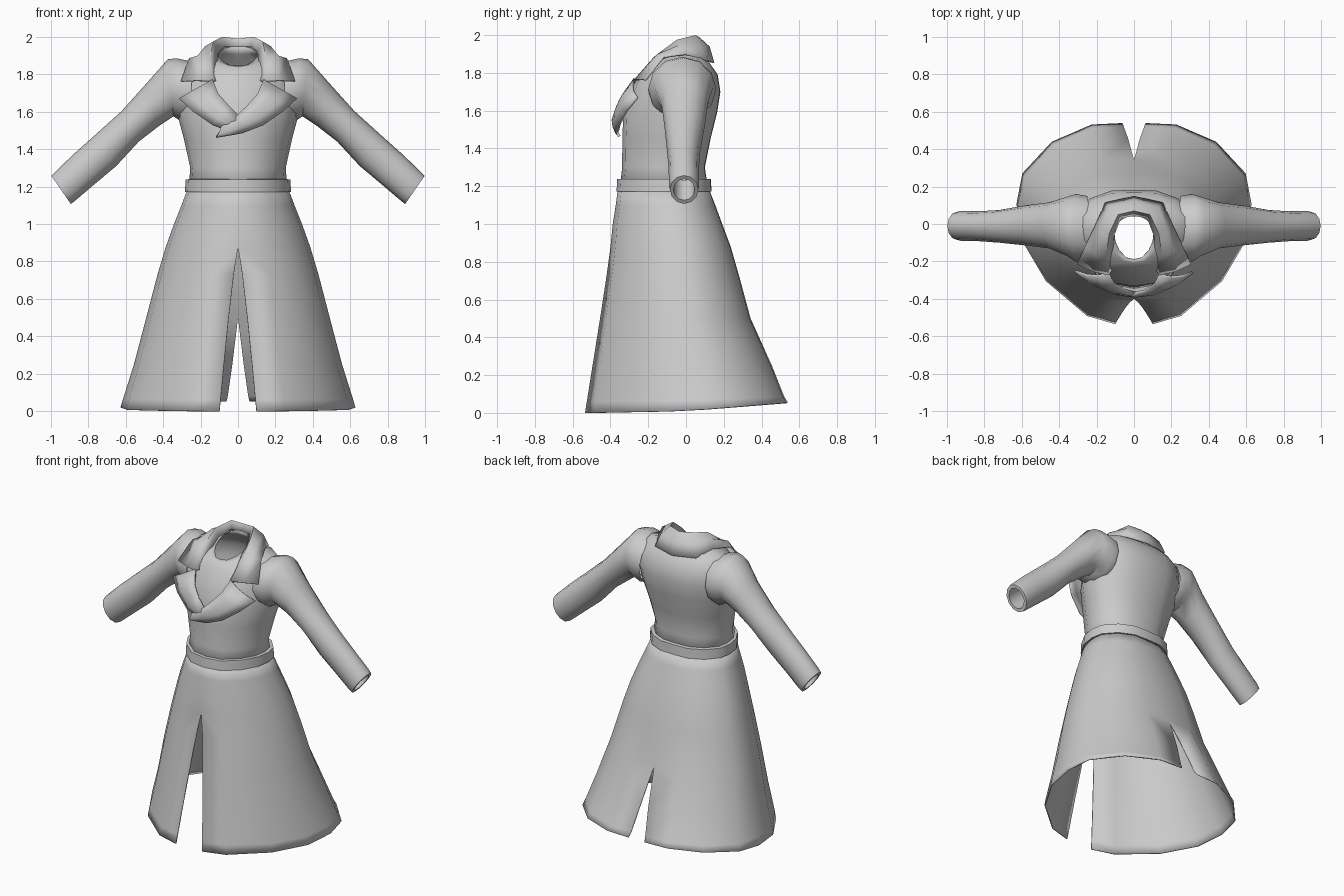
import bpy, bmesh, math

if "Cube" in bpy.data.objects:
    bpy.data.objects.remove(bpy.data.objects["Cube"])

cloth = bpy.data.materials.new("grey_cloth")
cloth.diffuse_color = (0.6, 0.6, 0.6, 1)
cloth.use_nodes = True
cloth.node_tree.nodes["Principled BSDF"].inputs["Base Color"].default_value = cloth.diffuse_color

# Half outline of the body, from the middle of the back round to the middle of the front
SHAPE = [(0, 1), (.36, .985), (.70, .81), (.95, .49), (1, .18),
         (.95, -.19), (.75, -.58), (.40, -.92), (0, -1)]


def loft(name, rows, closed=False, mirror=True, thick=0.0, angle=50):
    """Skin a list of point rows, mirror it and give the cloth a thickness."""
    bm = bmesh.new()
    grid = [[bm.verts.new(p) for p in row] for row in rows]
    n = len(rows[0])
    for a, b in zip(grid, grid[1:]):
        for j in range(n if closed else n - 1):
            k = (j + 1) % n
            bm.faces.new((a[j], b[j], b[k], a[k]))
    mesh = bpy.data.meshes.new(name)
    bm.to_mesh(mesh)
    bm.free()
    mesh.materials.append(cloth)
    ob = bpy.data.objects.new(name, mesh)
    bpy.context.collection.objects.link(ob)
    bpy.ops.object.select_all(action='DESELECT')
    ob.select_set(True)
    bpy.context.view_layer.objects.active = ob
    bpy.ops.object.shade_smooth_by_angle(angle=math.radians(angle))
    if mirror:
        m = ob.modifiers.new("Mirror", 'MIRROR')
        m.merge_threshold = 0.0005
    if thick:
        s = ob.modifiers.new("Thickness", 'SOLIDIFY')
        s.thickness = thick
        s.offset = -1
    return ob


def ring(hw, yf, yb, zf, zb=None, lift=0):
    """Half ring of the body; lift raises the sides."""
    zb = zf if zb is None else zb
    yc, hd = (yf + yb) / 2, (yb - yf) / 2
    return [(u * hw, yc + v * hd, zf + (zb - zf) * (v + 1) / 2 + lift * u * u)
            for u, v in SHAPE]


def interp(table, z):
    """Linear lookup in rows sorted by their first value."""
    for a, b in zip(table, table[1:]):
        if z <= b[0]:
            t = max(0, (z - a[0]) / (b[0] - a[0]))
            return [p + (q - p) * t for p, q in zip(a[1:], b[1:])]
    return table[-1][1:]


# Skirt with a tall front slit and a short back slit
PROFILE = [(0, .628, -.535, .56), (.06, .613, -.525, .53), (.25, .556, -.495, .455),
           (.5, .49, -.455, .342), (.73, .43, -.42, .28), (.877, .386, -.40, .238),
           (1.0, .342, -.388, .192), (1.1, .302, -.372, .155), (1.19, .268, -.36, .12)]
rows = []
for z in (0, .06, .25, .5, .73, .877, 1.0, 1.1, 1.19):
    hw, yf, yb = interp(PROFILE, z)
    row = ring(hw, yf, yb, z)
    if z < .5:                                   # back slit
        row[0] = (.062 * (.5 - z) / .5, row[0][1], z)
    if z < .877:                                 # front slit
        row[-1] = (.10 * ((.877 - z) / .877) ** .8, row[-1][1], z)
    if z < .2:                                   # hem rises to the back
        k = 1 if z == 0 else .5
        row = [(x, y - .02 * k * max(0, y) / .54, zz + k * (.02 * (y + .53) + .032 * max(0, y) / .54))
               for x, y, zz in row]
    rows.append(row)
loft("skirt", rows, thick=.008)

# Belt band around the waist
loft("belt", [ring(.262, -.35, .11, 1.17), ring(.283, -.368, .135, 1.172),
              ring(.28, -.364, .132, 1.237), ring(.255, -.335, .10, 1.24)], angle=40)

# Bodice up to the open neck
loft("bodice", [
    ring(.265, -.352, .118, 1.17), ring(.255, -.338, .10, 1.30), ring(.288, -.337, .13, 1.45),
    ring(.325, -.332, .165, 1.59), ring(.335, -.295, .182, 1.70), ring(.33, -.25, .168, 1.79),
    ring(.275, -.225, .12, 1.815, 1.86, .03), ring(.145, -.21, .065, 1.835, 1.91, .02),
    ring(.105, -.19, .045, 1.845, 1.95)], thick=.006)

# Sleeves: (top x, top z, bottom x, bottom z, front y, back y)
SLEEVE = [(.24, 1.865, .26, 1.55, -.20, .15), (.325, 1.885, .30, 1.545, -.20, .16),
          (.375, 1.88, .345, 1.575, -.17, .145), (.49, 1.75, .42, 1.525, -.13, .115),
          (.62, 1.605, .53, 1.44, -.115, .10), (.786, 1.455, .65, 1.31, -.10, .075),
          (.877, 1.374, .775, 1.205, -.092, .068), (.975, 1.28, .873, 1.122, -.09, .07),
          (.997, 1.257, .893, 1.107, -.085, .065)]


def section(s, scale=1.0, sides=12):
    tx, tz, bx, bz, yf, yb = s
    pts = []
    for i in range(sides):
        t = 2 * math.pi * i / sides
        c, sn = math.cos(t) * scale / 2, math.sin(t) * scale / 2
        pts.append(((tx + bx) / 2 + (tx - bx) * c, (yf + yb) / 2 + (yb - yf) * sn,
                    (tz + bz) / 2 + (tz - bz) * c))
    return pts


# the last two rows turn the cuff inside
loft("sleeves", [section(s) for s in SLEEVE]
     + [section(SLEEVE[-1], .75), section(SLEEVE[-3], .7)], closed=True)

# Turned down collar: outer edge, roll, fold line and inner stand
outer = [(0, .15, 1.855), (.155, .115, 1.865), (.205, 0, 1.9), (.262, -.12, 1.885), (.305, -.215, 1.765)]
roll = [(0, .125, 1.94), (.13, .09, 1.945), (.175, -.03, 1.95), (.215, -.15, 1.90), (.22, -.255, 1.768)]
fold = [(0, .07, 1.99), (.085, .05, 2.0), (.132, -.05, 1.975), (.15, -.17, 1.885), (.135, -.275, 1.765)]
stand = [(0, .043, 1.95), (.07, .03, 1.95), (.105, -.06, 1.92), (.11, -.14, 1.86), (.11, -.235, 1.765)]
loft("collar", [outer, roll, fold, stand], thick=.008, angle=60)

# Lapels: rows of (fold x, z, outer x, z) from the notch down to the crossing
LAPEL = [(.135, 1.765, .31, 1.668), (.105, 1.69, .235, 1.60), (.052, 1.63, .13, 1.53),
         (0, 1.577, .02, 1.49), (-.085, 1.515, -.118, 1.468)]
DEPTH = [(1.46, -.352), (1.55, -.364), (1.66, -.342), (1.765, -.276), (1.8, -.25)]


def lapel(name, side, count, gap):
    rows = []
    for fx, fz, ox, oz in LAPEL[:count]:
        row = []
        for t in (0, .33, .67, 1):
            x, z = fx + (ox - fx) * t, fz + (oz - fz) * t
            bulge = .012 * math.sin(math.pi * t)
            row.append((side * x, interp(DEPTH, z)[0] + .95 * x * x - gap - bulge, z))
        rows.append(row if side < 0 else row[::-1])
    loft(name, rows, mirror=False, thick=.014)


lapel("left_lapel", 1, 5, .006)
lapel("right_lapel", -1, 4, 0)
